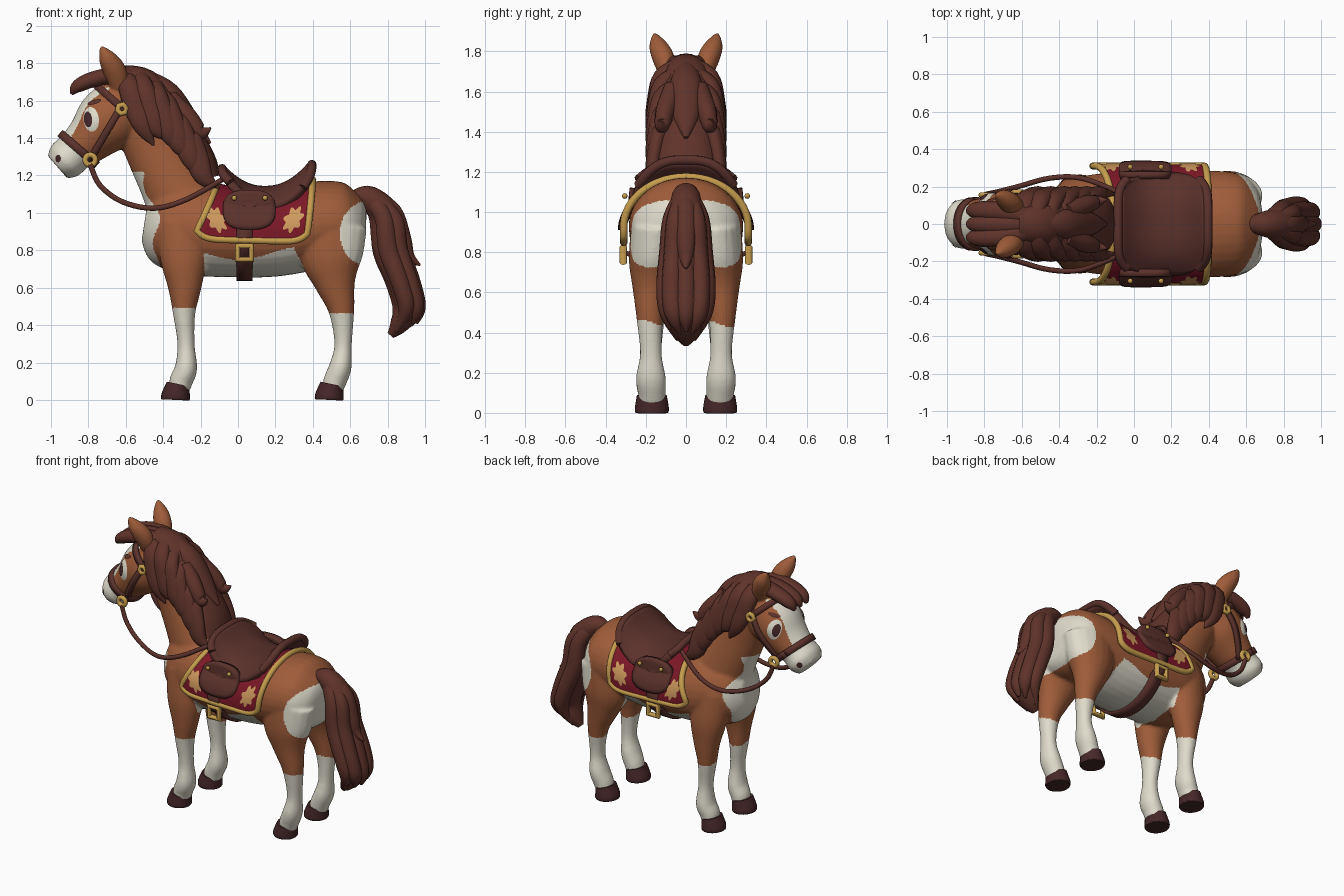
import bpy, bmesh, math
from mathutils import Vector
from mathutils.bvhtree import BVHTree
from math import sin, cos, pi

cube = bpy.data.objects.get("Cube")
if cube:
    bpy.data.objects.remove(cube)


def material(name, *rgb):
    m = bpy.data.materials.new(name)
    m.use_nodes = True
    m.diffuse_color = (*rgb, 1)
    m.node_tree.nodes["Principled BSDF"].inputs["Base Color"].default_value = (*rgb, 1)
    return m


COAT = material("chestnut_coat", .345, .108, .042)
WHITE = material("cream_white", .74, .71, .6)
HAIR = material("dark_brown_hair", .115, .033, .023)
LEATHER = material("brown_leather", .105, .031, .024)
HOOF = material("dark_hoof", .06, .02, .022)
RED = material("crimson_cloth", .2, .009, .02)
GOLD = material("gold_trim", .57, .34, .075)
TAN = material("tan_leaf", .62, .32, .11)
Y = Vector((0, 1, 0))


def build(name, verts, faces, mat, thick=0):
    bm = bmesh.new()
    vs = [bm.verts.new(v) for v in verts]
    for f in faces:
        bm.faces.new([vs[i] for i in f])
    bmesh.ops.recalc_face_normals(bm, faces=bm.faces)
    me = bpy.data.meshes.new(name)
    bm.to_mesh(me)
    bm.free()
    me.materials.append(mat)
    ob = bpy.data.objects.new(name, me)
    bpy.context.collection.objects.link(ob)
    if thick:
        mod = ob.modifiers.new("thickness", "SOLIDIFY")
        mod.thickness, mod.offset = thick, 0
    return ob


def tube(name, rows, mat, n=20, steps=5):
    """Smooth tube through rows of (x, y, z, half width in y, half depth)."""
    P = [Vector(r) for r in rows]
    pts = []
    for i in range(len(P) - 1):
        a, b, c, d = P[max(i - 1, 0)], P[i], P[i + 1], P[min(i + 2, len(P) - 1)]
        for k in range(steps):
            t = k / steps
            pts.append((2 * b + (c - a) * t + (2 * a - 5 * b + 4 * c - d) * t * t
                        + (3 * b - a - 3 * c + d) * t ** 3) * .5)
    pts.append(P[-1])
    C = [Vector(p[:3]) for p in pts]
    verts, faces = [], []
    for i, p in enumerate(pts):
        T = (C[min(i + 1, len(C) - 1)] - C[max(i - 1, 0)]).normalized()
        S = (Y - T * T.y).normalized()
        N = T.cross(S)
        for k in range(n):
            a = 2 * pi * k / n
            verts.append(C[i] + S * cos(a) * max(p[3], .003) + N * sin(a) * max(p[4], .003))
    for i in range(len(pts) - 1):
        for k in range(n):
            j = (k + 1) % n
            faces.append((i * n + k, i * n + j, i * n + n + j, i * n + n + k))
    faces += [range(n), range(len(verts) - n, len(verts))]
    return build(name, verts, faces, mat)


def sheet(name, f, nu, nv, mat, thick):
    verts = [f(i / nu, 2 * j / nv - 1) for i in range(nu + 1) for j in range(nv + 1)]
    w = nv + 1
    faces = [(i * w + j, i * w + j + 1, i * w + w + j + 1, i * w + w + j)
             for i in range(nu) for j in range(nv)]
    return build(name, verts, faces, mat, thick)


def cord(name, pts, radius, mat, cyclic):
    cu = bpy.data.curves.new(name, "CURVE")
    cu.dimensions, cu.bevel_depth, cu.bevel_resolution, cu.use_fill_caps = "3D", radius, 3, True
    spline = cu.splines.new("POLY")
    spline.points.add(len(pts) - 1)
    spline.use_cyclic_u = cyclic
    for pt, co in zip(spline.points, pts):
        pt.co = (*co, 1)
    cu.materials.append(mat)
    bpy.context.collection.objects.link(bpy.data.objects.new(name, cu))


def decal(name, outline, surf, s, mat, lift=.005, bulge=0, thick=0):
    """Patch with an (x, z) outline laid over a surface y = surf(x, z)."""
    n, K = len(outline), 5
    cx, cz = (sum(p[i] for p in outline) / n for i in (0, 1))
    xz = [(cx, cz, 0)] + [(cx + (x - cx) * k / K, cz + (z - cz) * k / K, k / K)
                          for k in range(1, K + 1) for x, z in outline]
    verts = [(x, s * (surf(x, z) + lift + bulge * (1 - r * r)), z) for x, z, r in xz]
    faces = []
    for j in range(n):
        h = (j + 1) % n
        faces.append((0, 1 + j, 1 + h))
        faces += [(1 + k * n + j, 1 + k * n + n + j, 1 + k * n + n + h, 1 + k * n + h)
                  for k in range(K - 1)]
    ob = build(name, verts, faces, mat, thick)
    if ob.data.polygons[0].normal.y * s < 0:
        ob.data.flip_normals()


def oval(x, z, a, b, tilt=0, power=1, lobes=0):
    pts = []
    for k in range(48):
        t = 2 * pi * k / 48
        r = 1 + lobes * cos(7 * t)
        u = a * r * math.copysign(abs(cos(t)) ** power, cos(t))
        v = b * r * math.copysign(abs(sin(t)) ** power, sin(t))
        pts.append((x + u * cos(tilt) - v * sin(tilt), z + u * sin(tilt) + v * cos(tilt)))
    return pts


def strap(name, pts, center, half, mat, thick=.022):
    verts, n = [], len(pts)
    for i, p in enumerate(pts):
        T = pts[min(i + 1, n - 1)] - pts[max(i - 1, 0)]
        S = T.cross(p - Vector(center)).normalized() * half
        verts += [p - S, p + S]
    build(name, verts, [(2 * i, 2 * i + 1, 2 * i + 3, 2 * i + 2) for i in range(n - 1)], mat, thick)


def ring(name, loc, R, r, sides, mat):
    bpy.ops.mesh.primitive_torus_add(location=loc, rotation=(pi / 2, pi / 4, 0), major_radius=R,
                                     minor_radius=r, major_segments=sides, minor_segments=10)
    ob = bpy.context.object
    ob.name = name
    ob.data.materials.append(mat)


# body: trunk, neck, head, ears and legs fused into one skin
parts = [
    tube("trunk", [(-.5, 0, .95, .09, .1), (-.43, 0, .94, .19, .21), (-.25, 0, .92, .26, .255),
                   (0, 0, .885, .28, .23), (.2, 0, .89, .28, .23), (.43, 0, .935, .285, .235),
                   (.58, 0, .935, .26, .22), (.66, 0, .94, .18, .15), (.685, 0, .94, .07, .06)], COAT, 32),
    tube("neck", [(-.22, 0, .93, .2, .24), (-.345, 0, 1.15, .16, .18), (-.445, 0, 1.34, .13, .16),
                  (-.53, 0, 1.5, .12, .14), (-.58, 0, 1.62, .1, .1)], COAT, 32),
    tube("head", [(-.53, 0, 1.65, .07, .07), (-.6, 0, 1.58, .14, .16), (-.7, 0, 1.49, .168, .172),
                  (-.79, 0, 1.4, .145, .135), (-.87, 0, 1.33, .125, .11), (-.925, 0, 1.28, .132, .108),
                  (-.965, 0, 1.245, .1, .08)], COAT, 32)]
for s in (-1, 1):
    parts += [
        tube("ear", [(-.63, s * .085, 1.67, .04, .05), (-.66, s * .11, 1.76, .055, .062),
                     (-.7, s * .14, 1.83, .045, .047), (-.733, s * .158, 1.89, .01, .01)], COAT),
        tube("front_leg", [(x, s * y, z, a, b) for x, y, z, a, b in (
            (-.3, .14, .95, .1, .14), (-.29, .165, .75, .1, .125), (-.285, .175, .6, .082, .09),
            (-.288, .175, .46, .068, .06), (-.278, .175, .3, .054, .046), (-.278, .175, .17, .074, .06),
            (-.305, .17, .1, .07, .062), (-.31, .17, .05, .065, .055))], COAT),
        tube("hind_leg", [(x, s * y, z, a, b) for x, y, z, a, b in (
            (.5, .15, .92, .125, .19), (.5, .165, .75, .12, .165), (.52, .175, .62, .092, .11),
            (.553, .18, .48, .068, .07), (.562, .175, .3, .054, .047), (.548, .175, .18, .074, .06),
            (.518, .17, .1, .07, .062), (.505, .17, .05, .065, .055))], COAT)]
bpy.ops.object.select_all(action="DESELECT")
for ob in parts:
    ob.select_set(True)
body = parts[0]
bpy.context.view_layer.objects.active = body
bpy.ops.object.join()
body.name = "body"
remesh = body.modifiers.new("fuse", "REMESH")
remesh.mode, remesh.voxel_size = "VOXEL", .009
soften = body.modifiers.new("soften", "SMOOTH")
soften.iterations = 9
for m in ("fuse", "soften"):
    bpy.ops.object.modifier_apply(modifier=m)
me = body.data
me.materials.clear()
me.materials.append(COAT)
me.materials.append(WHITE)


def is_white(c, n):
    x, y, z = c
    sock = z < (.475 if x < .1 else .445) + .02 * sin(20 * y)
    muzzle = x < -.7 and -.74 * x - .67 * z > -.262
    blaze = x < -.68 and 1.3 < z < 1.67 and abs(y) < .1 and -.67 * n.x + .74 * n.z > .25
    bib = .7 < z < 1.22 and x < -.435 - .32 * max(0, z - .98) + .02 * cos(22 * (z - .98))
    belly = z < .785 - .035 * cos(9 * x) and -.18 < x < .33 + (.75 - z) * .5
    rump = ((x - .7) / .155) ** 2 + ((z - .89) / .175) ** 2 < 1
    return sock or muzzle or blaze or bib or belly or rump


for p in me.polygons:
    p.material_index = int(is_white(p.center, p.normal))
tree = BVHTree.FromPolygons([v.co for v in me.vertices], [p.vertices for p in me.polygons])


def skin(x, z):
    hit = tree.ray_cast(Vector((x, .5, z)), -Y)[0]
    return hit.y if hit else .1


def wrap(center, v, a0, a1, reach, n=32):
    """Points on the skin around a centre, in the plane of y and v."""
    c, v, pts = Vector(center), Vector(v).normalized(), []
    for i in range(n + 1):
        a = a0 + (a1 - a0) * i / n
        d = Y * cos(a) + v * sin(a)
        hit = tree.ray_cast(c + d * reach, -d)[0]
        if hit:
            pts.append(hit + d * .006)
    return pts


# saddle cloth with rounded lower corners
def cloth_center(x):
    return .885 + .05 * ((x - .1) / .3) ** 2


def cloth(u, a):
    x = (-.11 - .11 * a * a) * (1 - u) + (.4 - .03 * a * a) * u
    zc = cloth_center(x)
    low = .86 + .045 * (2 * u - 1) ** 8 - .015 * u
    th = a * math.acos((low - zc) / .24)
    return Vector((x, .31 * sin(max(-pi / 2, min(pi / 2, th))), zc + .24 * cos(th)))


def cloth_y(x, z):
    return .31 * math.sqrt(max(0, 1 - max(0, (z - cloth_center(x)) / .24) ** 2))


sheet("saddle_cloth", cloth, 24, 48, RED, .018)
q = [i / 30 for i in range(30)]
border = ([cloth(0, 2 * t - 1) for t in q] + [cloth(t, 1) for t in q]
          + [cloth(1, 1 - 2 * t) for t in q] + [cloth(1 - t, -1) for t in q])
cord("cloth_trim", border, .019, GOLD, True)


# saddle seat with rolled pommel and cantle
def seat(u, v):
    x = .155 + .48 * (u - .5) * (1 - .2 * v ** 6)
    rise = .125 * abs((u - .48) / .5) ** 2.2
    return x, .262 * v * (1 - .1 * (2 * u - 1) ** 4), 1.122 + rise - (.075 + .05 * u) * abs(v) ** 3


sheet("saddle_seat", seat, 24, 24, LEATHER, .045)
for u, name in enumerate(("pommel_roll", "cantle_roll")):
    cord(name, [seat(u, 2 * t - 1) for t in q] + [seat(u, 1)], .025, LEATHER, False)

# girth strap under the belly
mid = (.035, 0, .9)
under = wrap(mid, (0, 0, -1), .45, pi - .45, .5)
ends = [Vector((.035, .32, .95)), Vector((.035, .305, .8))]
strap("girth", ends + under + [Vector((p.x, -p.y, p.z)) for p in reversed(ends)], mid, .042, LEATHER, .025)

# bridle bands around the nose and brow
nose, brow = (-.865, 0, 1.352), (-.63, 0, 1.57)
strap("noseband", wrap(nose, (-.75, 0, .65), 0, 2 * pi, .22), nose, .022, LEATHER)
strap("browband", wrap(brow, (-.75, 0, .66), 0, pi, .3), brow, .02, LEATHER)

# mirrored details
for s in (-1, 1):
    side = "left" if s > 0 else "right"
    for x in (-.335, .487):
        tube(side + "_hoof", [(x, s * .17, 0, .08, .075), (x + .002, s * .17, .02, .085, .077),
                              (x + .015, s * .17, .085, .075, .062)], HOOF, 24)
    decal(side + "_eye", oval(-.785, 1.5, .041, .066, .1), skin, s, WHITE, .004, .008)
    decal(side + "_pupil", oval(-.802, 1.5, .022, .042, .1), skin, s, HOOF, .012, .005)
    decal(side + "_eyebrow", oval(-.768, 1.593, .038, .011, .3), skin, s, HAIR, .01, .004)
    decal(side + "_nostril", oval(-.962, 1.29, .015, .02), skin, s, HOOF)
    decal(side + "_saddle_flap", oval(.06, 1.015, .14, .105, 0, .72),
          lambda x, z: max(cloth_y(x, z), .25), s, LEATHER, .01, .008, .04)
    for x, tilt in ((-.115, 2.1), (.295, 1.05)):
        decal(side + "_leaf", oval(x, .965, .068, .042, tilt, 1, .2), cloth_y, s, TAN, .014)
    for x in (-.02, .145):
        bpy.ops.mesh.primitive_uv_sphere_add(segments=12, ring_count=8, radius=.014, location=(x, s * .305, 1.08))
        bpy.context.object.name = side + "_saddle_stud"
        bpy.context.object.data.materials.append(GOLD)
    ring(side + "_girth_buckle", (.035, s * .312, .787), .052, .019, 4, GOLD)
    ring(side + "_bit_ring", (-.79, s * .155, 1.283), .027, .015, 20, GOLD)
    ring(side + "_brow_ring", (-.62, s * .17, 1.555), .025, .015, 6, GOLD)
    cheek = [Vector((-.79 + .2 * t, 0, 1.285 + .34 * t)) for t in (i / 12 for i in range(13))]
    strap(side + "_cheek_strap", [Vector((p.x, s * (skin(p.x, p.z) + .008), p.z)) for p in cheek],
          (-.68, 0, 1.45), .018, LEATHER)
    tube(side + "_rein", [(x, s * y, z, .014, .015) for x, y, z in (
        (-.79, .16, 1.26), (-.74, .17, 1.15), (-.62, .2, 1.06), (-.45, .245, 1.025),
        (-.28, .245, 1.07), (-.08, .17, 1.18))], LEATHER, 10)

# mane: thick crest with overlapping locks on both sides
crest = [(-.62, 1.7), (-.5, 1.68), (-.39, 1.56), (-.285, 1.41), (-.21, 1.28), (-.18, 1.18)]
tube("mane_crest", [(x, 0, z, .1 + .012 * i, .09) for i, (x, z) in enumerate(crest)], HAIR)
tube("mane_back_lock", [(-.5, 0, 1.73, .04, .04), (-.37, 0, 1.64, .08, .06),
                        (-.25, 0, 1.48, .07, .05), (-.15, 0, 1.37, .01, .01)], HAIR, 14)
for s in (-1, 1):
    for i, (x, z) in enumerate([(-.6, 1.73), (-.53, 1.73), (-.46, 1.69), (-.4, 1.63), (-.34, 1.55), (-.28, 1.47)]):
        flick = .03 * (i % 2)
        tube("mane_lock", [(x, s * .03, z, .04, .045), (x + .02, s * .12, z - .06, .045, .06),
                           (x + .06, s * .155, z - .18, .04, .065), (x + .1, s * .165, z - .28, .035, .05),
                           (x + .15 + flick, s * .16, z - .37 + flick, .006, .006)], HAIR, 14)
    tube("mane_rear_lock", [(-.36, s * .06, 1.62, .05, .04), (-.27, s * .1, 1.51, .05, .055),
                            (-.2, s * .12, 1.43, .035, .04), (-.145, s * .13, 1.455, .004, .004)], HAIR, 14)
for y in (-.06, 0, .06):
    tube("forelock", [(-.55, y * .5, 1.72, .05, .05), (-.66, y, 1.735, .055, .045), (-.78, y * 1.2, 1.712, .052, .043),
                      (-.86, y * 1.2, 1.675, .04, .035), (-.89, y * 1.1, 1.635, .01, .01)], HAIR, 14)

# tail: core with flowing locks
tube("tail", [(.62, 0, 1.08, .04, .04), (.7, 0, 1.08, .07, .065), (.79, 0, .98, .085, .085),
              (.815, 0, .8, .1, .095), (.88, 0, .62, .12, .08), (.91, 0, .5, .105, .08),
              (.86, 0, .4, .07, .05), (.815, 0, .345, .02, .02)], HAIR)
tube("tail_outer_lock", [(.72, 0, 1.1, .03, .03), (.83, 0, 1.01, .05, .045), (.88, 0, .87, .05, .045),
                         (.91, 0, .77, .035, .035), (.975, 0, .72, .005, .005)], HAIR, 14)
for y, dx, tip in ((-.07, 0, .02), (.07, 0, .02), (-.05, .05, .1), (.05, .05, .1), (0, .06, .13), (0, -.03, -.01)):
    tube("tail_lock", [(.71, y * .4, 1.08, .03, .045), (.78 + dx, y, .97, .045, .05),
                       (.805 + dx, y * 1.2, .8, .05, .055), (.87 + dx, y * 1.4, .62, .05, .05),
                       (.9 + dx, y * 1.2, .49, .045, .045), (.825 + tip, y * .6, .355 + abs(tip) * .4, .008, .008)],
         HAIR, 14)

bpy.ops.object.select_all(action="DESELECT")
for ob in bpy.context.collection.objects:
    if ob.type == "MESH":
        ob.select_set(True)
        bpy.context.view_layer.objects.active = ob
bpy.ops.object.shade_smooth_by_angle(angle=math.radians(50))
